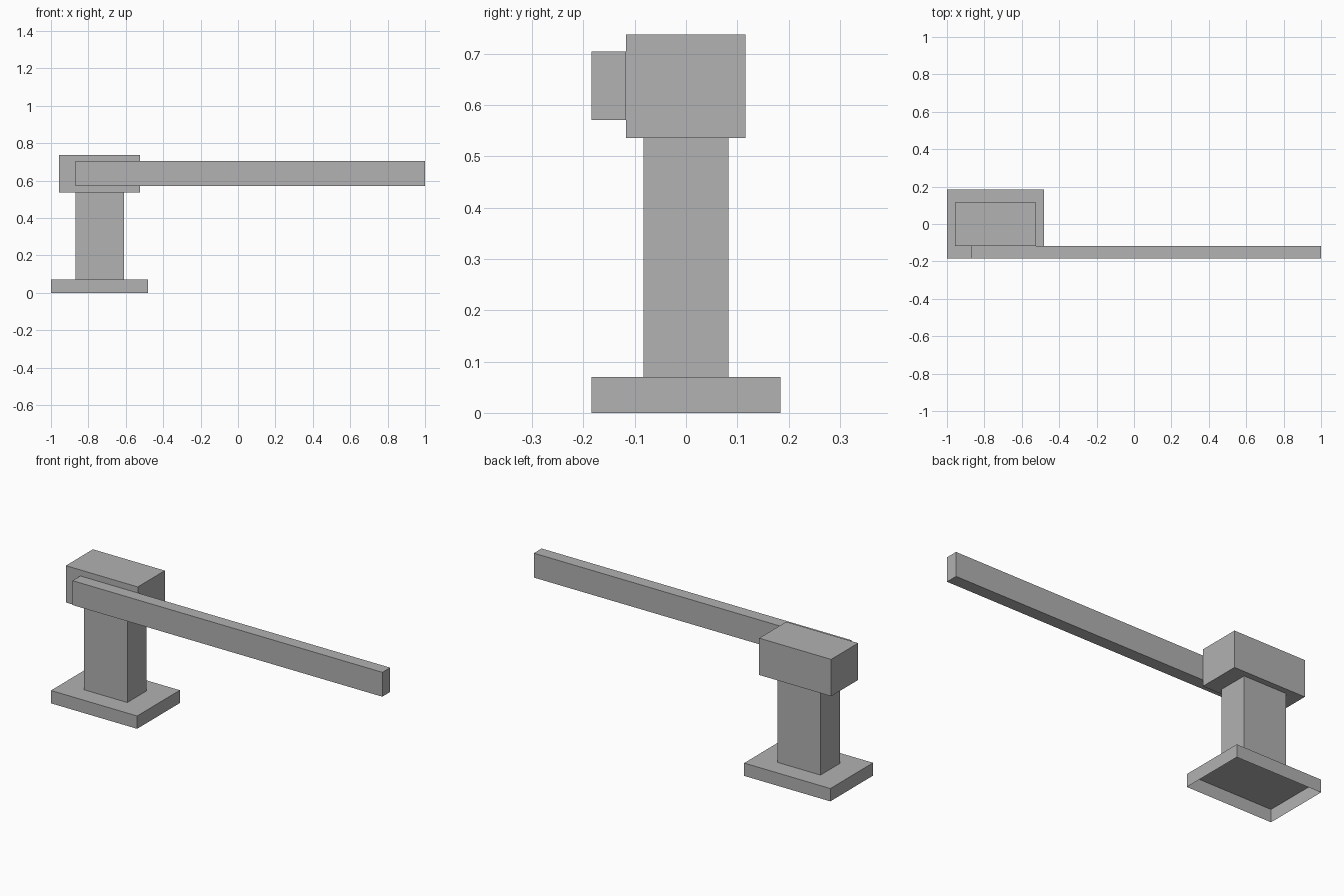
import bpy
import bmesh
from mathutils import Vector

cube = bpy.data.objects.get("Cube")
if cube:
    bpy.data.objects.remove(cube, do_unlink=True)

grey = bpy.data.materials.new("plain_grey")
grey.use_nodes = True
grey.diffuse_color = (0.445, 0.445, 0.445, 1)
grey.node_tree.nodes["Principled BSDF"].inputs["Base Color"].default_value = grey.diffuse_color


def box(name, low, high, open_bottom=False):
    """Add a box between two opposite corners, optionally without its underside."""
    low, high = Vector(low), Vector(high)
    bm = bmesh.new()
    bmesh.ops.create_cube(bm, size=1)
    bmesh.ops.scale(bm, vec=high - low, verts=bm.verts)
    if open_bottom:
        bm.normal_update()
        under = [f for f in bm.faces if f.normal.z < -0.5]
        bmesh.ops.delete(bm, geom=under, context="FACES_ONLY")
    mesh = bpy.data.meshes.new(name)
    bm.to_mesh(mesh)
    bm.free()
    mesh.materials.append(grey)
    obj = bpy.data.objects.new(name, mesh)
    obj.location = (low + high) / 2
    bpy.context.collection.objects.link(obj)
    return obj


# Hollow foot plate, open underneath
box("base_plate", (-1.0, -0.184, 0.0), (-0.48, 0.184, 0.07), open_bottom=True)
# Upright column and the housing on top
box("column", (-0.87, -0.083, 0.07), (-0.61, 0.083, 0.536))
box("head_housing", (-0.957, -0.117, 0.536), (-0.523, 0.116, 0.737))
# Long arm fixed to the front of the housing
box("barrier_arm", (-0.87, -0.184, 0.571), (1.0, -0.117, 0.704))
